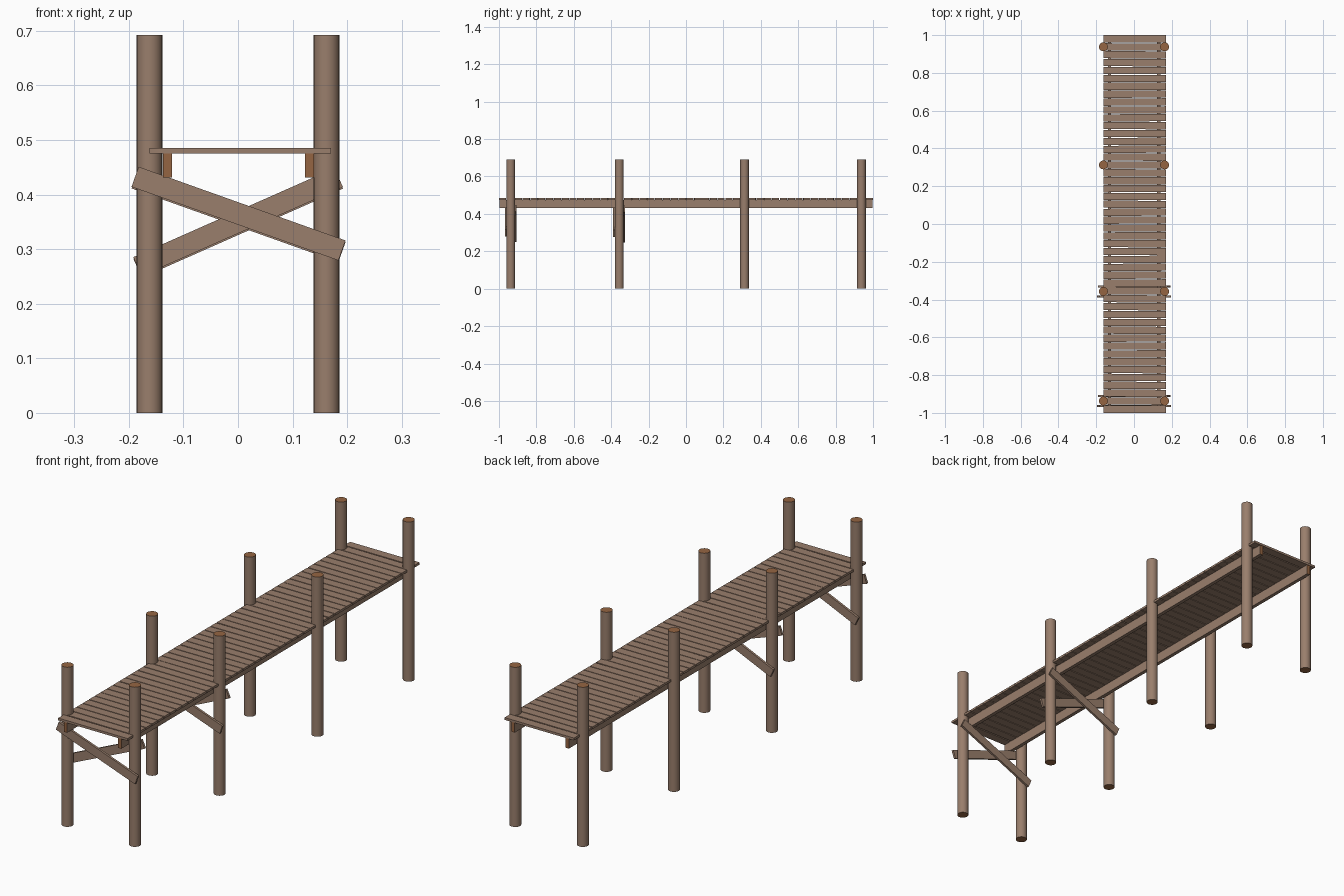
import bpy, bmesh, math, random
from mathutils import Matrix, Vector

if "Cube" in bpy.data.objects:
    bpy.data.objects.remove(bpy.data.objects["Cube"])

random.seed(4)

def material(name, rgb):
    m = bpy.data.materials.new(name)
    m.diffuse_color = (*rgb, 1)
    m.use_nodes = True
    m.node_tree.nodes["Principled BSDF"].inputs["Base Color"].default_value = m.diffuse_color
    return m

wood = material("weathered wood", (0.32, 0.21, 0.15))
grain = material("cut end grain", (0.30, 0.13, 0.055))

def finish(name, bm, end_axis=None):
    # faces along end_axis get the end grain colour
    if end_axis is not None:
        bm.normal_update()
        for f in bm.faces:
            f.material_index = int(abs(f.normal[end_axis]) > 0.9)
    me = bpy.data.meshes.new(name)
    bm.to_mesh(me)
    bm.free()
    ob = bpy.data.objects.new(name, me)
    bpy.context.collection.objects.link(ob)
    me.materials.append(wood)
    me.materials.append(grain)
    return ob

def add_box(bm, centre, size, rot=Matrix()):
    m = Matrix.Translation(Vector(centre)) @ rot @ Matrix.Diagonal((*size, 1))
    bmesh.ops.create_cube(bm, size=1, matrix=m)

def post(name, x, y):
    h = 0.692
    bm = bmesh.new()
    bmesh.ops.create_cone(bm, cap_ends=True, segments=24, radius1=0.0235, radius2=0.0235,
                          depth=h, matrix=Matrix.Translation((x, y, h / 2)))
    ob = finish(name, bm, 2)
    bpy.ops.object.select_all(action='DESELECT')
    ob.select_set(True)
    bpy.context.view_layer.objects.active = ob
    bpy.ops.object.shade_smooth_by_angle(angle=math.radians(40))

def brace(name, a, b, y, width):
    # flat board between two points (x, z) at depth y
    dx, dz = b[0] - a[0], b[1] - a[1]
    bm = bmesh.new()
    add_box(bm, ((a[0] + b[0]) / 2, y, (a[1] + b[1]) / 2), (math.hypot(dx, dz), 0.01, width),
            Matrix.Rotation(-math.atan2(dz, dx), 4, 'Y'))
    finish(name, bm)

# pairs of round posts
post_rows = (-0.937, -0.357, 0.313, 0.938)
for i, y in enumerate(post_rows):
    post(f"left_post_{i + 1}", -0.162, y)
    post(f"right_post_{i + 1}", 0.162, y)

# crossed braces on the two front rows
for i, y in enumerate(post_rows[:2]):
    drop = 0.003 * i
    brace(f"front_brace_{i + 1}", (-0.1885, 0.4325 - drop), (0.1905, 0.2975 - drop), y - 0.027, 0.039)
    brace(f"back_brace_{i + 1}", (-0.184, 0.268 - drop), (0.1845, 0.431 - drop), y + 0.027, 0.038)

# long beams under the deck
for side, x in (("left", -0.129), ("right", 0.131)):
    bm = bmesh.new()
    add_box(bm, (x, 0, 0.4535), (0.016, 1.996, 0.044), Matrix())
    finish(f"{side}_beam", bm, 1)

# deck planks, each slightly skewed so the gaps are uneven
bm = bmesh.new()
count = 48
pitch = 2 / count
for i in range(count):
    turn = 0 if i in (0, count - 1) else random.uniform(-0.008, 0.008)
    y = -1 + pitch * (i + 0.5)
    if i == 0:
        y -= 0.0018
    elif i == count - 1:
        y += 0.0018
    add_box(bm, (0.004, y, 0.480), (0.333, pitch - 0.0036, 0.010), Matrix.Rotation(turn, 4, 'Z'))
finish("deck_planks", bm)
